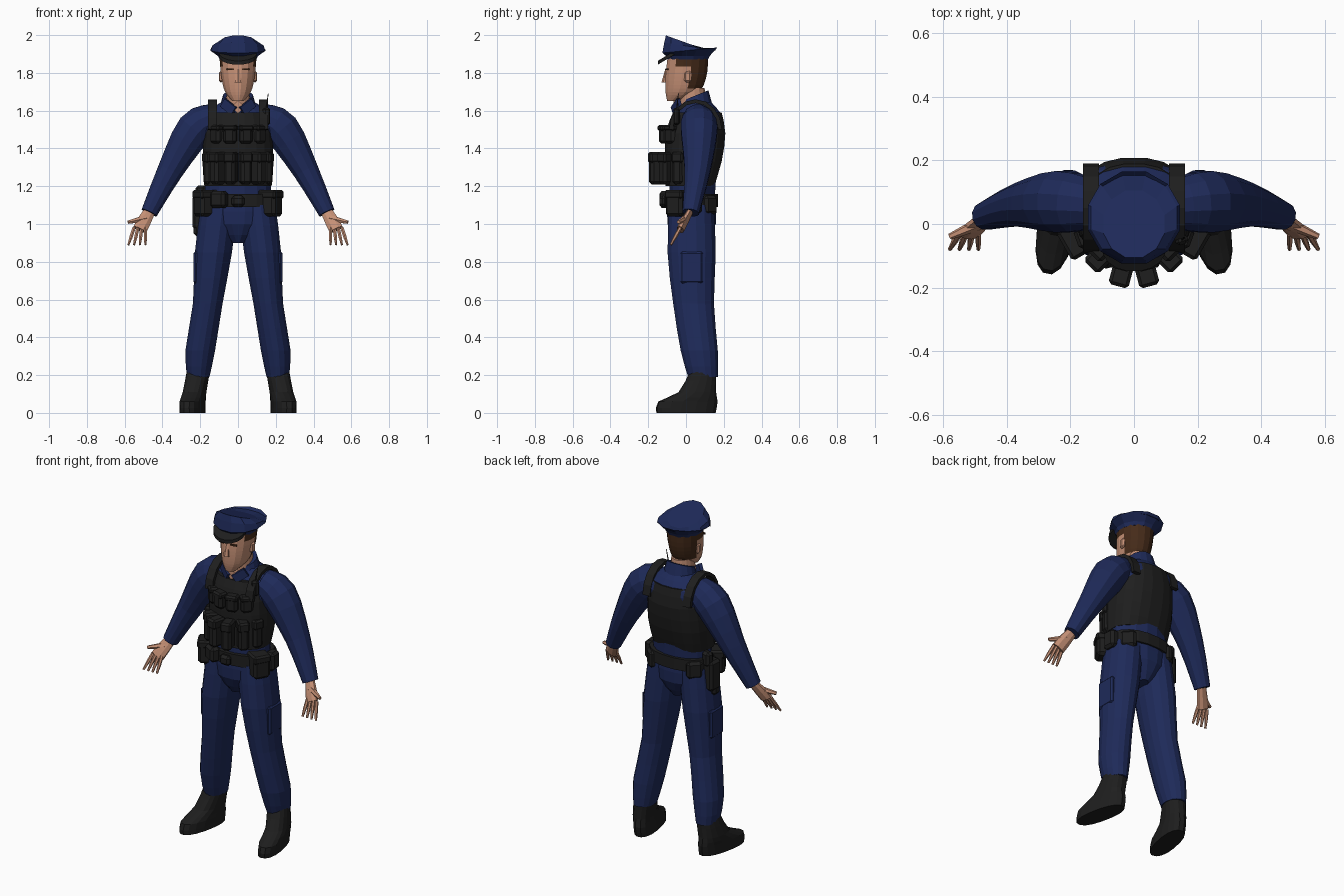
import bpy, bmesh, math
from mathutils import Vector, Matrix

cube = bpy.data.objects.get("Cube")
if cube:
    bpy.data.objects.remove(cube)


def material(name, red, green, blue):
    mat = bpy.data.materials.new(name)
    mat.use_nodes = True
    mat.diffuse_color = (red, green, blue, 1)
    shader = mat.node_tree.nodes["Principled BSDF"]
    shader.inputs["Base Color"].default_value = mat.diffuse_color
    return mat


navy = material("navy cloth", .013, .023, .1)
black = material("black gear", .013, .013, .013)
skin = material("skin", .56, .28, .18)
hair = material("brown hair", .06, .024, .01)


def finish(name, bm, mat, mirror):
    bmesh.ops.recalc_face_normals(bm, faces=bm.faces)
    mesh = bpy.data.meshes.new(name)
    bm.to_mesh(mesh)
    bm.free()
    mesh.materials.append(mat)
    obj = bpy.data.objects.new(name, mesh)
    bpy.context.collection.objects.link(obj)
    if mirror:
        obj.modifiers.new("mirror", "MIRROR")
    return obj


def blend(rows, steps):
    """Add rows on a smooth spline through the given ones."""
    result = []
    last = len(rows) - 1
    for i in range(last):
        near = rows[max(i - 1, 0)], rows[i], rows[i + 1], rows[min(i + 2, last)]
        for step in range(steps):
            t = step / steps
            result.append([b + t / 2 * (c - a + t * (2 * a - 5 * b + 4 * c - d
                           + t * (3 * (b - c) + d - a))) for a, b, c, d in zip(*near)])
    return result + [rows[-1]]


def outline(sides, power=2):
    """Points of a rounded cross-section with unit radius."""
    for i in range(sides):
        angle = math.tau * (i + .5) / sides
        yield [math.copysign(abs(w) ** (2 / power), w)
               for w in (math.cos(angle), math.sin(angle))]


def cover(name, rings, mat, mirror):
    bm = bmesh.new()
    loops = [[bm.verts.new(point) for point in ring] for ring in rings]
    for low, high in zip(loops, loops[1:]):
        for i in range(len(low)):
            bm.faces.new((low[i - 1], low[i], high[i], high[i - 1]))
    bm.faces.new(loops[0])
    bm.faces.new(loops[-1])
    return finish(name, bm, mat, mirror)


def ring(z, width, depth, x=0, y=0, slope=0):
    return x, y, z, width, depth, slope


def loft(name, rows, mat, mirror=False, sides=16, power=2, turn=0, steps=2):
    """Skin over level rings; slope lifts a ring towards its back."""
    spin = Matrix.Rotation(turn, 3, "Z")
    rings = []
    for x, y, z, width, depth, slope in blend(rows, steps):
        rings.append([Vector((x, y, z)) + spin @ Vector((u * width, v * depth, slope * v * depth))
                      for u, v in outline(sides, power)])
    return cover(name, rings, mat, mirror)


def tube(name, rows, mat, mirror=False, sides=8, flat=1, steps=2):
    """Skin along a path of x, y, z, radius; flat thins it front to back."""
    rows = blend(rows, steps)
    points = [Vector(row[:3]) for row in rows]
    rings = []
    for i, row in enumerate(rows):
        along = points[min(i + 1, len(rows) - 1)] - points[max(i - 1, 0)]
        across = Vector((0, 1, 0)).cross(along).normalized()
        front = along.normalized().cross(across) * flat
        rings.append([points[i] + (across * u + front * v) * row[3] for u, v in outline(sides)])
    return cover(name, rings, mat, mirror)


def box(name, at, size, mat, mirror=False, turn=0, tilt=0, bevel=.01):
    bm = bmesh.new()
    bmesh.ops.create_cube(bm, size=1)
    bmesh.ops.scale(bm, vec=size, verts=bm.verts)
    if bevel:
        bmesh.ops.bevel(bm, geom=bm.edges[:], offset=bevel, segments=1, affect="EDGES")
    place = Matrix.Translation(at) @ Matrix.Rotation(turn, 4, "Z") @ Matrix.Rotation(tilt, 4, "Y")
    bmesh.ops.transform(bm, matrix=place, verts=bm.verts)
    return finish(name, bm, mat, mirror)


def pouch(name, degrees, z, size, side=.2, reach=.15, mirror=False, flap=False):
    """Box facing outward around the body; zero degrees is the front."""
    turn = math.radians(degrees)
    x, y = side * math.sin(turn), .03 - reach * math.cos(turn)
    box(name, (x, y, z), size, black, mirror, turn, bevel=.015)
    if flap:
        width, depth, height = size
        lid = width + .005, depth + .008, height / 3
        box(name + "_flap", (x, y, z + height / 3), lid, black, mirror, turn)


# Shirt, trousers and boots
loft("shirt_torso", [ring(1.06, .18, .12, y=.03), ring(1.35, .18, .13, y=.04),
                     ring(1.5, .2, .14, y=.06), ring(1.58, .19, .12, y=.07),
                     ring(1.65, .08, .07, y=.06)], navy)
loft("trouser_seat", [ring(.9, .04, .08, y=.03), ring(1, .17, .13, y=.03),
                      ring(1.12, .19, .13, y=.03)], navy)
loft("trouser_leg", [ring(1.1, .1, .12, x=.1, y=.03), ring(.85, .1, .13, x=.13, y=.03),
                     ring(.58, .08, .11, x=.16, y=.04), ring(.33, .08, .1, x=.2, y=.07),
                     ring(.19, .06, .08, x=.21, y=.09)], navy, mirror=True)
box("cargo_pocket", (.22, .03, .77), (.03, .12, .17), navy, mirror=True)
loft("boot", [ring(0, .06, .16, x=.24), ring(.06, .06, .16, x=.24, y=.01),
              ring(.11, .06, .1, x=.23, y=.06), ring(.22, .06, .07, x=.21, y=.09)],
     black, mirror=True, power=2.3, turn=.2)

# Sleeves and hands, palms facing forward
tube("sleeve", [(.13, .06, 1.56, .08), (.23, .07, 1.5, .1), (.36, .06, 1.28, .07),
                (.47, .025, 1.06, .045)], navy, mirror=True, sides=12, steps=3)
tube("palm", [(.46, .03, 1.08, .03), (.5, -.01, 1.01, .04), (.52, -.03, .97, .04)],
     skin, mirror=True, flat=.5)
for i in range(4):
    root = Vector((.55 - .02 * i, -.03, .98))
    tip = root + Vector((.03 - .01 * i, -.05, -.09))
    tube("finger", [(*root, .01), (*root.lerp(tip, .5), .01), (*tip, .006)],
         skin, mirror=True, sides=6, steps=1)
tube("thumb", [(.49, 0, 1.03, .02), (.58, -.04, 1.01, .01)], skin, mirror=True, sides=6, steps=1)

# Neck, collar and head
loft("neck", [ring(1.58, .07, .07, y=.04), ring(1.72, .06, .07, y=.03)], skin, steps=1)
loft("shirt_collar", [ring(1.61, .1, .09, y=.05, slope=.3),
                      ring(1.68, .08, .07, y=.05, slope=.4)], navy, steps=1)
box("collar_flap", (.05, -.05, 1.62), (.08, .02, .05), navy, mirror=True, turn=.5, tilt=-.6, bevel=0)
box("open_neck", (0, -.045, 1.62), (.05, .04, .05), skin, tilt=math.pi / 4, bevel=0)
head = loft("head", [ring(1.65, .03, .03, y=-.07), ring(1.7, .07, .09, y=-.02),
                     ring(1.78, .09, .11), ring(1.88, .1, .11, y=.01)], skin, steps=4)
head.data.materials.append(hair)
for face in head.data.polygons:
    back = face.center.y > .02 and face.center.z > 1.72
    temple = face.center.y > -.04 and face.center.z > 1.83
    face.material_index = int(back or temple)
loft("nose", [ring(1.75, .02, .02, y=-.11), ring(1.82, .01, .01, y=-.1)], skin, sides=6, steps=1)
box("ear", (.09, .01, 1.78), (.02, .04, .06), skin, mirror=True, turn=-.2)
box("eyebrow", (.04, -.1, 1.82), (.04, .009, .009), hair, mirror=True, turn=.2, bevel=0)

# Peaked cap
loft("cap", [ring(1.87, .1, .11, y=.01), ring(1.89, .11, .12, y=.01),
             ring(1.92, .15, .15, y=.02, slope=.1), ring(1.94, .14, .14, y=.02, slope=-.15),
             ring(1.96, .1, .11, slope=-.36)], navy, sides=12, steps=1)
loft("cap_visor", [ring(z, .1, .07, y=-.08, slope=.6) for z in (1.885, 1.905)], black, steps=1)

# Protective vest with shoulder straps
loft("vest", [ring(1.2, .18, .13, y=.02), ring(1.33, .19, .15, y=.04),
              ring(1.48, .18, .16, y=.05), ring(1.59, .15, .13, y=.06)],
     black, sides=20, power=2.4)
bm = bmesh.new()
rows = []
for i in range(9):
    angle = math.pi * i / 8
    y, z = .05 - .13 * math.cos(angle), 1.5 + .15 * math.sin(angle)
    rows.append([bm.verts.new((x, y, z)) for x in (.11, .16)])
for start, end in zip(rows, rows[1:]):
    bm.faces.new((start[0], start[1], end[1], end[0]))
strap = finish("shoulder_strap", bm, black, mirror=True)
thicken = strap.modifiers.new("thickness", "SOLIDIFY")
thicken.thickness, thicken.offset = .02, 0

# Vest pouches in two rows, and a radio
for degrees in (15, 45, 70):
    pouch("magazine_pouch", degrees, 1.295, (.06, .08, .17), side=.15, reach=.19,
          mirror=True, flap=True)
for degrees in (15, 45):
    pouch("chest_pouch", degrees, 1.475, (.07, .05, .1), side=.16, mirror=True, flap=True)
box("radio", (.15, -.05, 1.57), (.04, .03, .09), black, turn=.3)
tube("radio_antenna", [(.15, -.05, 1.6, .004), (.16, -.04, 1.69, .002)], black, sides=5, steps=1)

# Duty belt
loft("belt", [ring(z, .195, .14, y=.03) for z in (1.09, 1.16)], black, sides=20, power=2.3, steps=1)
pouch("belt_buckle", 0, 1.12, (.07, .04, .06))
pouch("hip_pouch", 60, 1.11, (.1, .1, .14), mirror=True, flap=True)
pouch("rear_pouch", 135, 1.1, (.09, .05, .1), reach=.13, mirror=True)
pouch("front_belt_pouch", -30, 1.13, (.09, .06, .09))
pouch("left_side_pouch", 95, 1.11, (.08, .06, .11))
pouch("holster", -95, 1.06, (.09, .08, .18))
pouch("holster_tip", -90, .98, (.06, .07, .09))
pouch("pistol_grip", -105, 1.16, (.05, .06, .09))
